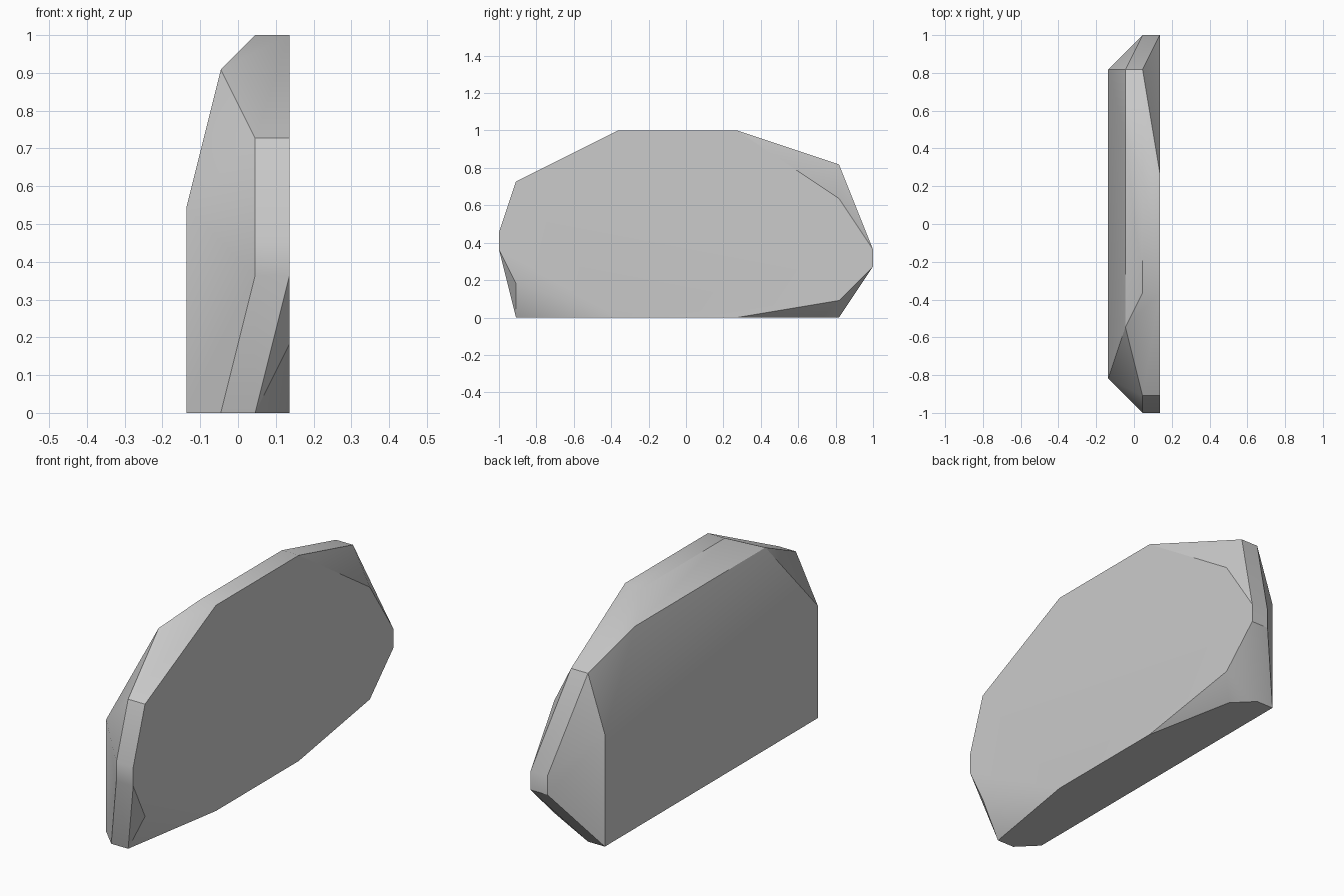
import bpy
import bmesh
import math

cube = bpy.data.objects.get("Cube")
if cube:
    bpy.data.objects.remove(cube, do_unlink=True)

CELL = 1 / 11  # all corners sit on a regular grid of this size


def make_material(name, colour):
    material = bpy.data.materials.new(name)
    material.use_nodes = True
    material.diffuse_color = colour
    material.node_tree.nodes["Principled BSDF"].inputs["Base Color"].default_value = colour
    return material


def hull_from_slices(name, slices, material):
    """Wrap a convex skin around outlines of (y, z) corners set at several x."""
    bm = bmesh.new()
    for x, outline in slices:
        for y, z in outline:
            bm.verts.new((x * CELL, y * CELL, z * CELL))
    result = bmesh.ops.convex_hull(bm, input=list(bm.verts))
    unused = set(result["geom_interior"] + result["geom_unused"])
    loose = [v for v in bm.verts if v in unused or not v.link_faces]
    bmesh.ops.delete(bm, geom=loose, context="VERTS")
    # Join coplanar triangles into clean flat faces
    bmesh.ops.dissolve_limit(bm, angle_limit=math.radians(0.5),
                             verts=list(bm.verts), edges=list(bm.edges))
    bmesh.ops.recalc_face_normals(bm, faces=list(bm.faces))
    mesh = bpy.data.meshes.new(name)
    bm.to_mesh(mesh)
    bm.free()
    mesh.materials.append(material)
    obj = bpy.data.objects.new(name, mesh)
    bpy.context.collection.objects.link(obj)
    return obj


# Outline of the front and top, shared by the two left-hand slices
rim = [(-11, 4), (-11, 5), (-10, 8), (-4, 11), (3, 11), (11, 4), (11, 3)]

# Flat left face with chipped lower corners
left_face = rim + [(9, 7), (9, 1), (3, 0), (-4, 0), (-10, 2)]
# Widest part of the slab
left_shoulder = rim + [(9, 9), (8, 0), (-10, 0)]
# Bevel towards the right
right_shoulder = [(-10, 0), (-6, 10), (5, 10), (9, 9), (9, 0)]
# Low flat right face
right_face = [(-9, 0), (-9, 6), (9, 6), (9, 0)]

grey = make_material("stone grey", (0.6, 0.6, 0.6, 1))
slab = hull_from_slices("stone_slab", [
    (1.5, left_face),
    (0.5, left_shoulder),
    (-0.5, right_shoulder),
    (-1.5, right_face),
], grey)

# Soft shading across shallow creases, sharp elsewhere
bpy.ops.object.select_all(action="DESELECT")
slab.select_set(True)
bpy.context.view_layer.objects.active = slab
bpy.ops.object.shade_smooth_by_angle(angle=math.radians(30))
